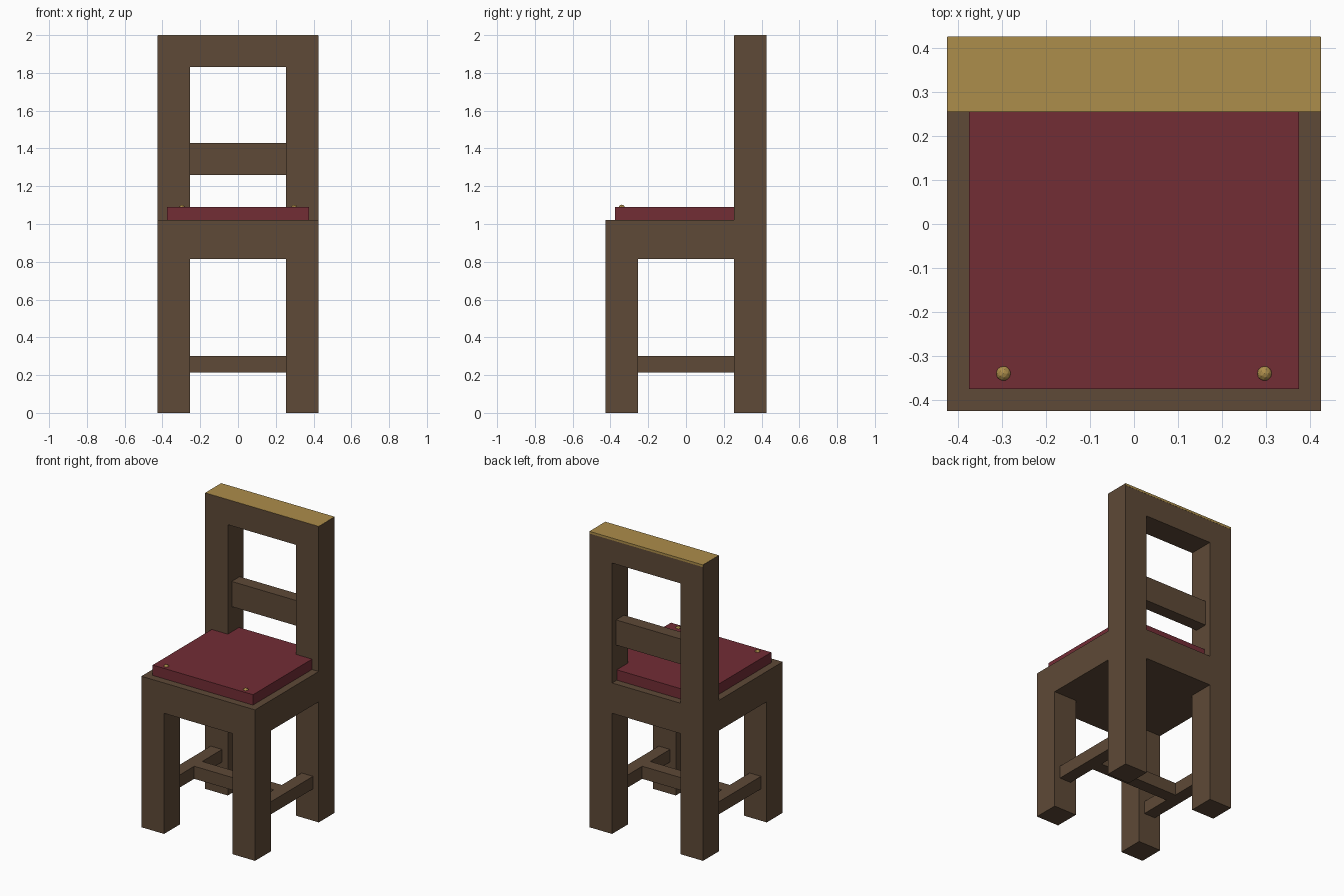
import bpy

default = bpy.data.objects.get("Cube")
if default:
    bpy.data.objects.remove(default, do_unlink=True)


def make_material(name, rgb):
    mat = bpy.data.materials.new(name)
    mat.use_nodes = True
    mat.diffuse_color = (*rgb, 1)
    bsdf = next(n for n in mat.node_tree.nodes if n.type == "BSDF_PRINCIPLED")
    bsdf.inputs["Base Color"].default_value = (*rgb, 1)
    return mat


wood = make_material("dark_wood", (0.112, 0.067, 0.038))
fabric = make_material("red_fabric", (0.171, 0.026, 0.036))
gold = make_material("gold", (0.413, 0.266, 0.069))


def box(name, x, y, z, mat):
    """Box spanning the given (low, high) ranges."""
    spans = (x, y, z)
    bpy.ops.mesh.primitive_cube_add(size=1, location=[(a + b) / 2 for a, b in spans])
    obj = bpy.context.object
    obj.name = name
    size = [b - a for a, b in spans]
    for v in obj.data.vertices:
        v.co = [c * s for c, s in zip(v.co, size)]
    obj.data.materials.append(mat)
    return obj


def around(centre, half):
    return (centre - half, centre + half)


HALF = 0.425             # half the footprint
INNER = 0.255            # inner face of the legs
MID = (HALF + INNER) / 2  # centre line of the legs
LEG = (HALF - INNER) / 2
BAR = 0.0425             # half thickness of thin bars
SEAT_LOW, SEAT_TOP, TOP = 0.815, 1.02, 1.999
BAR_Z = (0.215, 0.3)

# Legs, back posts, side stretchers and cushion studs, mirrored left and right
for side, sx in (("left", 1), ("right", -1)):
    x = around(sx * MID, LEG)
    for end, sy in (("front", -1), ("back", 1)):
        box(f"{end}_leg_{side}", x, around(sy * MID, LEG), (0, SEAT_LOW), wood)
    box(f"back_post_{side}", x, (INNER, HALF), (SEAT_TOP, TOP), wood)
    box(f"side_stretcher_{side}", around(sx * MID, BAR), (-INNER, INNER), BAR_Z, wood)
    bpy.ops.mesh.primitive_ico_sphere_add(
        subdivisions=2, radius=0.018, location=(sx * 0.297, -MID, 1.084))
    stud = bpy.context.object
    stud.name = f"cushion_stud_{side}"
    stud.data.materials.append(gold)

# Cross bar joining the side stretchers
box("cross_stretcher", around(0, MID - BAR), around(0, BAR), BAR_Z, wood)

# Seat and cushion
box("seat", (-HALF, HALF), (-HALF, HALF), (SEAT_LOW, SEAT_TOP), wood)
box("cushion", (-0.375, 0.375), (-0.375, 0.375), (SEAT_TOP, 1.09), fabric)

# Backrest rails and the gold cap
box("middle_rail", (-INNER, INNER), around(MID, BAR), (1.26, 1.43), wood)
box("top_rail", (-INNER, INNER), (INNER, HALF), (1.83, TOP), wood)
box("top_cap", (-HALF + 0.001, HALF - 0.001), (INNER + 0.001, HALF + 0.001),
    (1.985, 2), gold)
